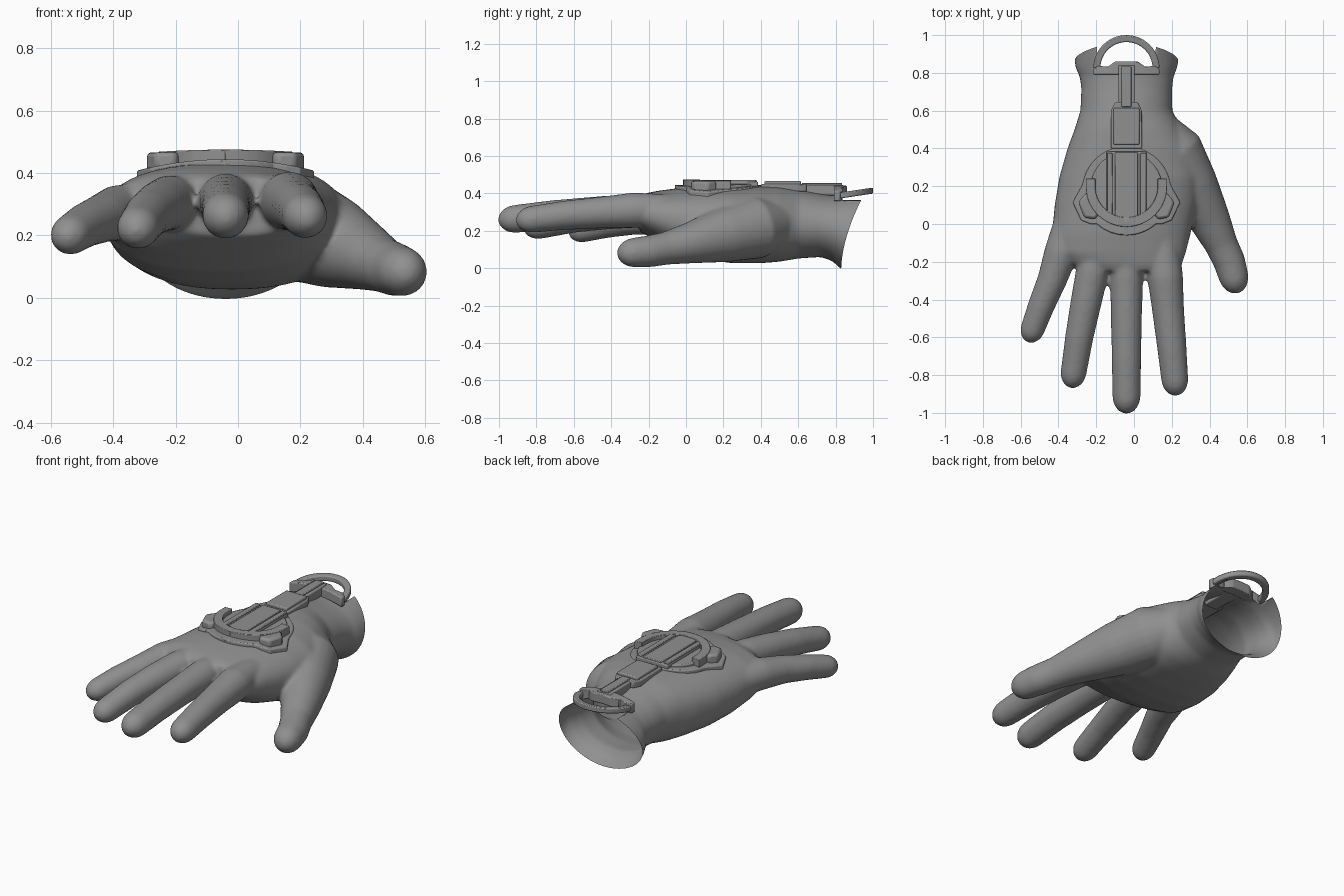
import bpy, bmesh, math
from mathutils import Vector

if "Cube" in bpy.data.objects:
    bpy.data.objects.remove(bpy.data.objects["Cube"])

grey = bpy.data.materials.new("glove grey")
grey.diffuse_color = (0.28, 0.28, 0.28, 1)
grey.use_nodes = True
grey.node_tree.nodes["Principled BSDF"].inputs["Base Color"].default_value = grey.diffuse_color
CX = -0.04  # centre line of the wrist and back plate


def new_object(name, bm):
    bmesh.ops.recalc_face_normals(bm, faces=bm.faces[:])
    me = bpy.data.meshes.new(name)
    bm.to_mesh(me)
    bm.free()
    me.materials.append(grey)
    ob = bpy.data.objects.new(name, me)
    bpy.context.collection.objects.link(ob)
    return ob


def loft(bm, rings):
    loops = [[bm.verts.new(p) for p in r] for r in rings]
    n = len(loops[0])
    for a, b in zip(loops, loops[1:]):
        for i in range(n):
            bm.faces.new((a[i], a[(i + 1) % n], b[(i + 1) % n], b[i]))
    bm.faces.new(loops[0][::-1])
    bm.faces.new(loops[-1])


def spow(v, p):
    return math.copysign(abs(v) ** p, v)


def palm(bm, rows, n=48):
    rings = []
    for y, x0, x1, z0, z1 in rows:
        e = 0.86 if y < 0.55 else 0.98
        ring = []
        for i in range(n):
            a = 2 * math.pi * i / n
            ring.append(((x0 + x1) / 2 + (x1 - x0) / 2 * spow(math.cos(a), e), y,
                         (z0 + z1) / 2 + (z1 - z0) / 2 * spow(math.sin(a), e)))
        rings.append(ring)
    loft(bm, rings)


def finger(bm, pts, n=24):
    # Tapered tube with a rounded tip; each point is x, y, z, radius
    rows = [(Vector(p[:3]), p[3]) for p in pts]
    tip, r = rows[-1]
    d = (tip - rows[-2][0]).normalized()
    tip = tip - d * r * .25
    rows[-1] = (tip, r)
    for k in range(1, 7):
        a = math.radians(14 * k)
        rows.append((tip + d * r * 1.28 * math.sin(a), r * math.cos(a)))
    rings = []
    for i, (c, rad) in enumerate(rows):
        t = (rows[min(i + 1, len(rows) - 1)][0] - rows[max(i - 1, 0)][0]).normalized()
        u = t.cross(Vector((0, 0, 1))).normalized()
        w = u.cross(t)
        rings.append([c + rad * (u * math.cos(2 * math.pi * j / n) + w * math.sin(2 * math.pi * j / n))
                      for j in range(n)])
    loft(bm, rings)


# Hand: palm, wrist and digits fused into one skin
bm = bmesh.new()
palm(bm, [
    (1.08, -.318, .238, -.08, .415), (.96, -.318, .238, -.06, .408), (.89, -.318, .238, -.04, .4),
    (.83, -.31, .23, -.005, .392), (.78, -.288, .21, .04, .39), (.72, -.279, .202, .06, .398),
    (.6, -.284, .203, .052, .422), (.5, -.315, .255, .035, .434), (.4, -.352, .315, .027, .438),
    (.25, -.395, .355, .027, .439), (.1, -.42, .335, .045, .437), (-.05, -.435, .3, .085, .427),
    (-.15, -.415, .275, .14, .414), (-.21, -.34, .255, .175, .402), (-.25, -.25, .22, .2, .385)])
finger(bm, [(-.33, .02, .27, .09), (-.385, -.15, .272, .09), (-.435, -.3, .255, .078),
            (-.49, -.43, .232, .071), (-.54, -.565, .2, .065)])
finger(bm, [(-.19, -.08, .31, .08), (-.22, -.25, .305, .088), (-.255, -.42, .29, .082),
            (-.29, -.6, .265, .075), (-.322, -.8, .222, .069)])
finger(bm, [(CX, -.08, .32, .08), (CX, -.28, .31, .088), (CX, -.5, .3, .082),
            (CX, -.72, .285, .078), (CX, -.928, .262, .075)])
finger(bm, [(.15, -.08, .31, .085), (.165, -.28, .31, .095), (.18, -.45, .298, .085),
            (.2, -.65, .283, .078), (.217, -.837, .26, .072)])
finger(bm, [(.06, .56, .24, .07), (.13, .48, .24, .125), (.2, .38, .22, .168), (.3, .2, .178, .148),
            (.402, .02, .134, .11), (.463, -.11, .106, .088), (.505, -.2, .09, .085),
            (.53, -.288, .083, .08)])
src = new_object("glove_hand", bm)
m = src.modifiers.new("fuse", 'REMESH')
m.mode = 'VOXEL'
m.voxel_size = 0.011
m = src.modifiers.new("soften", 'SMOOTH')
m.factor = 0.5
m.iterations = 10
skin = bpy.data.meshes.new_from_object(src.evaluated_get(bpy.context.evaluated_depsgraph_get()))
src.modifiers.clear()


# Open the wrist along a curved slanted edge, notched under the pull ring
def edge(x, z):
    if z > .28 and abs(x - CX) < .155:
        return .835
    return .83 + .13 * (max(z, 0) / .41) ** 1.7


bm = bmesh.new()
bm.from_mesh(skin)
shift = {v: edge(v.co.x, v.co.z) for v in bm.verts}
for v, s in shift.items():
    v.co.y -= s
bmesh.ops.bisect_plane(bm, geom=bm.verts[:] + bm.edges[:] + bm.faces[:], plane_co=(0, 0, 0),
                       plane_no=(0, 1, 0), clear_outer=True)
for v in bm.verts:
    v.co.y += edge(v.co.x, v.co.z)
bm.to_mesh(skin)
bm.free()
src.data = skin
if not skin.materials:
    skin.materials.append(grey)
for p in skin.polygons:
    p.use_smooth = True


def plate(name, pts, z0, z1, bend=0.0, slope=0.0, y0=0.0, bevel=0.006):
    # Extruded outline, optionally curved across x or sloped along y
    bm = bmesh.new()
    f = bm.faces.new([bm.verts.new((x, y, z0)) for x, y in pts])
    top = bmesh.ops.extrude_face_region(bm, geom=[f])
    for v in top["geom"]:
        if isinstance(v, bmesh.types.BMVert):
            v.co.z = z1
    if bend:
        for i in range(-5, 6):
            bmesh.ops.bisect_plane(bm, geom=bm.verts[:] + bm.edges[:] + bm.faces[:],
                                   plane_co=(CX + i * .05, 0, 0), plane_no=(1, 0, 0))
    for v in bm.verts:
        v.co.z += slope * (v.co.y - y0) - bend * (v.co.x - CX) ** 2
    ob = new_object(name, bm)
    b = ob.modifiers.new("edge", 'BEVEL')
    b.width = bevel
    b.segments = 2
    b.limit_method = 'ANGLE'
    b.angle_limit = math.radians(40)
    bpy.ops.object.select_all(action='DESELECT')
    ob.select_set(True)
    bpy.context.view_layer.objects.active = ob
    bpy.ops.object.shade_smooth_by_angle(angle=math.radians(35))
    return ob


def arc(cy, r, a0, a1, n=32):
    return [(CX + r * math.cos(math.radians(a0 + (a1 - a0) * i / n)),
             cy + r * math.sin(math.radians(a0 + (a1 - a0) * i / n))) for i in range(n + 1)]


def box(x0, x1, y0, y1):
    return [(x0, y0), (x1, y0), (x1, y1), (x0, y1)]


def sym(half):
    # Right half outline, given as offsets from the centre line, mirrored
    return [(CX + x, y) for x, y in half] + [(CX - x, y) for x, y in reversed(half)]


# Back plate with pointed ears, and a raised inner disc
ears = [(.19, .0), (.24, .02), (.285, .115), (.24, .195)]
lower = arc(.175, .235, 270, 312, 8)
upper = arc(.175, .235, 10, 88, 14)
plate("back_plate", sym([(x - CX, y) for x, y in lower] + ears + [(x - CX, y) for x, y in upper]),
      .40, .444, bend=.45)
plate("inner_disc", arc(.19, .19, 0, 350, 35), .42, .452, bend=.2)

# Central panel with raised ribs
plate("centre_panel", box(-.145, .065, .02, .385), .43, .463)
for name, x in (("left_rib", -.128), ("right_rib", .048)):
    plate(name, box(x - .015, x + .015, .025, .375), .44, .473, bevel=.004)
plate("middle_rib", box(-.1, .02, .02, .38), .44, .47, bevel=.004)

# U-shaped rail and its side clips
plate("u_rail", [(CX - .215, .24)] + arc(.2, .215, 180, 360) + [(CX + .215, .24), (CX + .165, .24)]
      + arc(.2, .165, 360, 180) + [(CX - .165, .24)], .425, .475, bend=.15)
clip = [(.145, .055), (.165, .025), (.225, .035), (.255, .115), (.215, .165), (.19, .155)]
for name, s in (("left_clip", -1), ("right_clip", 1)):
    plate(name, [(CX + s * x, y) for x, y in clip], .405, .466, bevel=.015)

# Buckle block and strap running to the wrist
plate("block_frame", sym([(.082, .4), (.082, .6), (.06, .645)]), .41, .45)
plate("block", box(-.108, .028, .42, .615), .43, .466)
plate("strap", box(CX - .043, CX + .043, .6, .84), .39, .446)
plate("strap_ridge", box(CX - .026, CX + .026, .62, .835), .43, .456, bevel=.004)

# Wrist bar and pull ring
plate("wrist_bar", sym([(.175, .79), (.175, .82), (.15, .838), (.1, .832), (.06, .86)]),
      .385, .442, bend=.9)
plate("pull_ring", arc(.825, .175, 0, 180) + arc(.825, .138, 180, 0), .373, .405,
      slope=.15, y0=.825)
